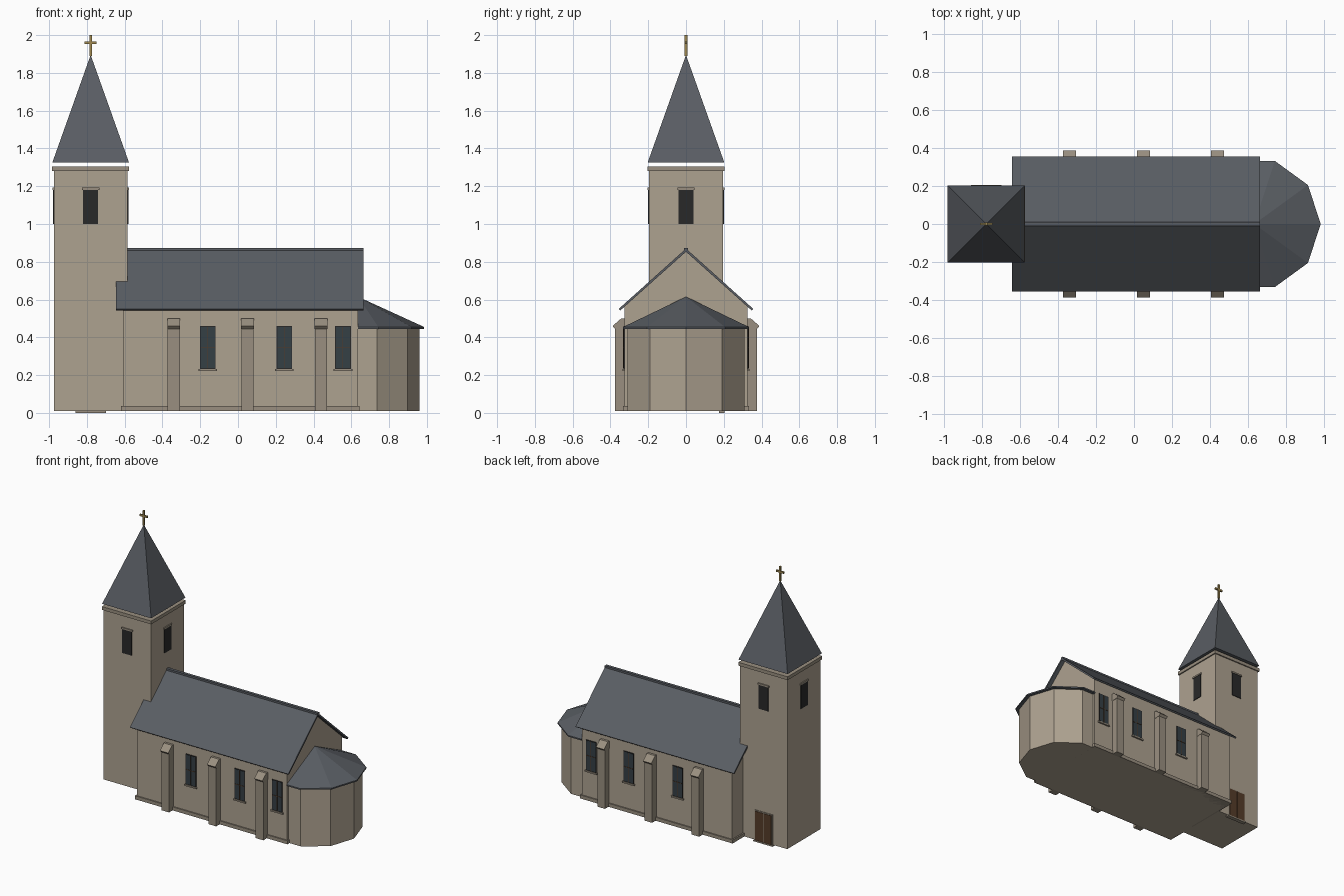
import bpy
import bmesh
from math import sin, cos, pi, radians
from mathutils import Matrix, Vector

cube = bpy.data.objects.get("Cube")
if cube:
    bpy.data.objects.remove(cube, do_unlink=True)


def material(name, color):
    m = bpy.data.materials.new(name)
    m.use_nodes = True
    m.diffuse_color = (*color, 1)
    bsdf = m.node_tree.nodes["Principled BSDF"]
    bsdf.inputs["Base Color"].default_value = (*color, 1)
    bsdf.inputs["Roughness"].default_value = 0.9
    return m


STONE = material("wall_stone", (0.42, 0.36, 0.28))
TRIM = material("trim_stone", (0.32, 0.275, 0.215))
SLATE = material("slate", (0.10, 0.11, 0.125))
GLASS = material("glass", (0.035, 0.05, 0.06))
DARK = material("louvre", (0.022, 0.022, 0.022))
WOOD = material("wood", (0.09, 0.045, 0.022))
GOLD = material("gilt", (0.35, 0.25, 0.08))


def finish(name, bm, mat, place=None):
    if place:
        bm.transform(place)
    bmesh.ops.recalc_face_normals(bm, faces=bm.faces)
    mesh = bpy.data.meshes.new(name)
    bm.to_mesh(mesh)
    bm.free()
    mesh.materials.append(mat)
    obj = bpy.data.objects.new(name, mesh)
    bpy.context.collection.objects.link(obj)
    return obj


def box(name, x, y, z, mat, place=None):
    """Box from three (low, high) ranges."""
    bm = bmesh.new()
    bmesh.ops.create_cube(bm, size=1)
    for v in bm.verts:
        v.co = [r[0] if c < 0 else r[1] for c, r in zip(v.co, (x, y, z))]
    return finish(name, bm, mat, place)


def prism(name, points, depth, mat, place=None):
    """Closed 3D outline pushed along a depth vector."""
    bm = bmesh.new()
    face = bm.faces.new([bm.verts.new(p) for p in points])
    new = bmesh.ops.extrude_face_region(bm, geom=[face], use_keep_orig=True)["geom"]
    moved = [g for g in new if isinstance(g, bmesh.types.BMVert)]
    bmesh.ops.translate(bm, verts=moved, vec=Vector(depth))
    return finish(name, bm, mat, place)


def pyramid(name, rim, apex, mat):
    bm = bmesh.new()
    base = [bm.verts.new(p) for p in rim]
    top = bm.verts.new(apex)
    bm.faces.new(base)
    for a, b in zip(base, base[1:] + base[:1]):
        bm.faces.new((a, b, top))
    return finish(name, bm, mat)


def wall_frame(x, y, turns):
    """Local frame on a wall: x along it, -y out of it."""
    return Matrix.Translation((x, y, 0)) @ Matrix.Rotation(turns * pi / 2, 4, 'Z')


BASE = 0.01
TX = -0.78          # tower centre
TH = 0.195          # tower half width
NW = 0.325          # nave half width
SIDES = (("right", -1, 0), ("left", 1, 2))

# Tower, cornice and spire
box("tower", (TX - TH, TX + TH), (-TH, TH), (BASE, 1.28), STONE)
box("tower_cornice", (TX - 0.204, TX + 0.204), (-0.204, 0.204), (1.28, 1.305), TRIM)
corners = [(TX + 0.203 * a, 0.203 * b, 1.325) for a, b in ((-1, -1), (1, -1), (1, 1), (-1, 1))]
pyramid("spire", corners, (TX, 0, 1.895), SLATE)

# Cross
box("cross_post", (TX - 0.007, TX + 0.007), (-0.007, 0.007), (1.89, 2.0), GOLD)
box("cross_arm", (TX - 0.032, TX + 0.032), (-0.006, 0.006), (1.953, 1.966), GOLD)

# Belfry openings on all four tower faces
for i in range(4):
    a = i * pi / 2
    at = wall_frame(TX + TH * sin(a), -TH * cos(a), i)
    box(f"belfry_opening_{i}", (-0.04, 0.04), (-0.005, 0.01), (1.0, 1.18), DARK, at)
    box(f"belfry_hood_{i}", (-0.046, 0.046), (-0.008, 0.01), (1.18, 1.192), TRIM, at)

# Double door and step on the left face of the tower
door = wall_frame(TX, TH, 2)
box("door_frame", (-0.075, 0.075), (-0.004, 0.01), (BASE, 0.235), TRIM, door)
for s in (-1, 1):
    edge = sorted((s * 0.002, s * 0.067))
    box(f"door_leaf_{s}", edge, (-0.007, 0.01), (BASE, 0.227), WOOD, door)
box("door_step", (-0.08, 0.08), (-0.01, 0.02), (0, BASE), TRIM, door)

# Nave with gables, and its plinth
gable = [(-NW, BASE), (NW, BASE), (NW, 0.565), (0, 0.855), (-NW, 0.565)]
prism("nave", [(-0.61, y, z) for y, z in gable], (1.245, 0, 0), STONE)
box("nave_plinth", (-0.62, 0.643), (-0.334, 0.334), (BASE, 0.036), TRIM)

# Nave roof: two thin slopes and a ridge cap
for side, s, _ in SIDES:
    slope = [(0, 0.87), (0.357, 0.55), (0.348, 0.542), (0, 0.853)]
    prism(f"nave_roof_{side}", [(-0.645, s * y, z) for y, z in slope], (1.31, 0, 0), SLATE)
box("roof_ridge", (-0.645, 0.665), (-0.011, 0.011), (0.855, 0.874), SLATE)

# Buttresses and windows along both sides
cap = [(-0.01, 0.5), (0.018, 0.5), (0.064, 0.46), (0.05, 0.445), (-0.01, 0.445)]
for side, s, turns in SIDES:
    for i, x in enumerate((-0.34, 0.05, 0.44)):
        at = wall_frame(x, s * NW, turns)
        box(f"buttress_{side}_{i}", (-0.032, 0.032), (-0.05, 0.01), (BASE, 0.452), TRIM, at)
        prism(f"buttress_cap_{side}_{i}", [(-0.034, -y, z) for y, z in cap], (0.068, 0, 0), TRIM, at)
    for i, x in enumerate((-0.16, 0.245, 0.555)):
        at = wall_frame(x, s * NW, turns)
        tag = f"{side}_{i}"
        box(f"window_frame_{tag}", (-0.042, 0.042), (-0.005, 0.01), (0.233, 0.46), DARK, at)
        box(f"window_glass_{tag}", (-0.037, 0.037), (-0.006, 0.01), (0.238, 0.455), GLASS, at)
        box(f"window_mullion_{tag}", (-0.002, 0.002), (-0.008, 0), (0.238, 0.455), WOOD, at)
        box(f"window_bar_{tag}", (-0.037, 0.037), (-0.008, 0), (0.343, 0.347), WOOD, at)
        box(f"window_sill_{tag}", (-0.05, 0.05), (-0.012, 0.01), (0.222, 0.233), TRIM, at)


# Faceted apse and its roof
def half_ring(r, z):
    ends = [(0.635, -r * sin(radians(72)), z), (0.635, r * sin(radians(72)), z)]
    arc = [(0.635 + r * cos(radians(a)), r * sin(radians(a)), z) for a in range(-72, 73, 36)]
    return [ends[0], *arc, ends[1]]


prism("apse", half_ring(0.325, BASE), (0, 0, 0.44), STONE)
prism("apse_eaves", half_ring(0.35, 0.445), (0, 0, 0.01), SLATE)
pyramid("apse_roof", half_ring(0.35, 0.455), (0.635, 0, 0.615), SLATE)
